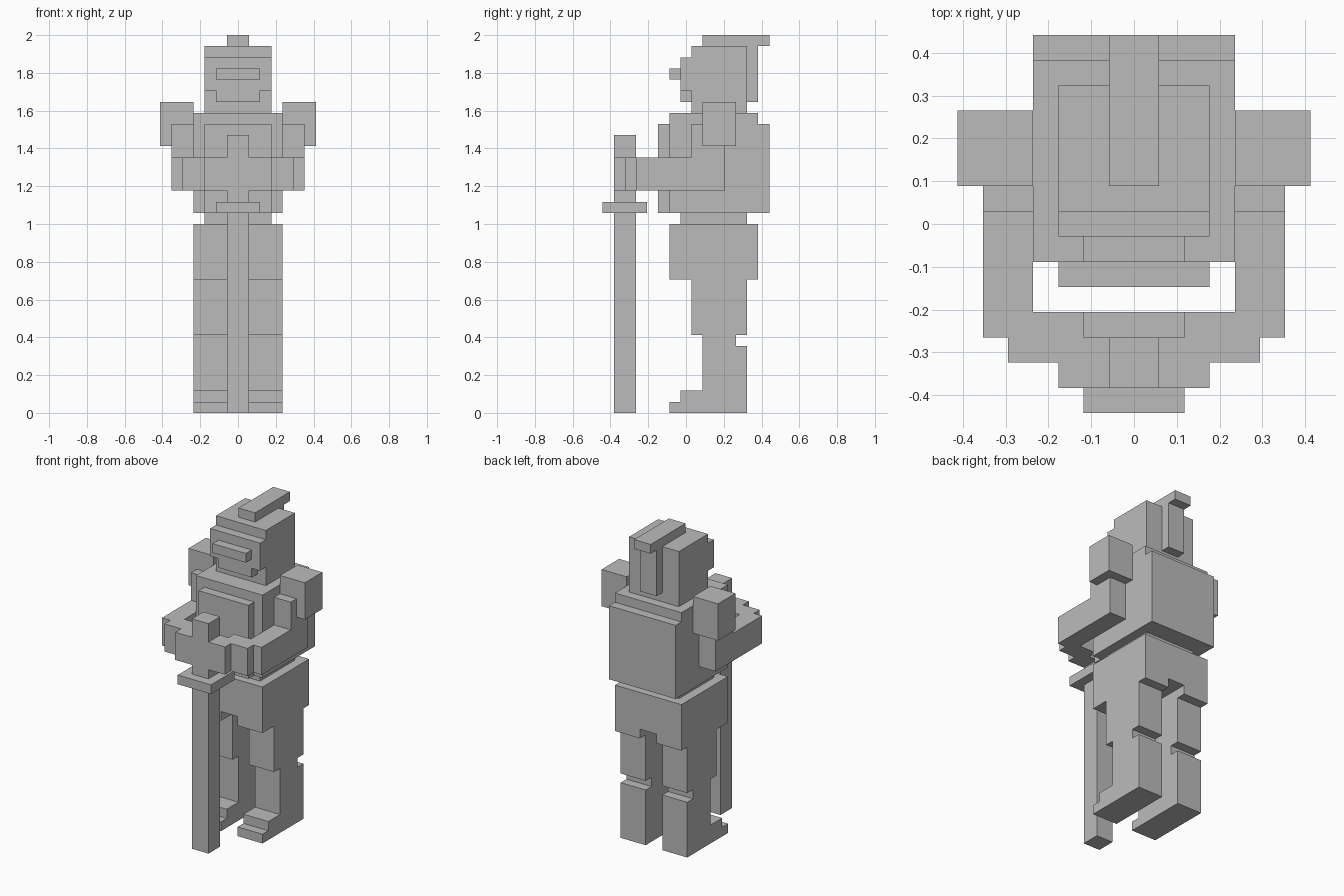
import bpy

cube = bpy.data.objects.get("Cube")
if cube:
    bpy.data.objects.remove(cube, do_unlink=True)

U = 1 / 17  # one block of the figure

grey = bpy.data.materials.new("plain_grey")
grey.use_nodes = True
grey.diffuse_color = (0.5, 0.5, 0.5, 1)
grey.node_tree.nodes["Principled BSDF"].inputs["Base Color"].default_value = (0.5, 0.5, 0.5, 1)


def box(name, x, y, z):
    """Box from (low, high) extents given in blocks."""
    bpy.ops.mesh.primitive_cube_add(size=1)
    ob = bpy.context.object
    ob.name = ob.data.name = name
    for v in ob.data.vertices:
        for axis, (low, high) in enumerate((x, y, z)):
            v.co[axis] = U * (high if v.co[axis] > 0 else low)
    ob.data.materials.append(grey)
    return ob


def centred(name, half, y, z):
    return box(name, (-half, half), y, z)


def pair(name, x, y, z):
    box("left_" + name, x, y, z)
    box("right_" + name, (-x[1], -x[0]), y, z)


# Head with face, nose, chin and crest
centred("head", 3, (0.5, 5.5), (27, 33))
centred("face", 3, (-0.5, 0.5), (29, 32))
centred("chin", 2, (-0.5, 0.5), (28, 29))
centred("nose", 2, (-1.5, -0.5), (30, 31))
centred("crest", 1, (1.5, 7.5), (33, 34))
centred("head_back_strip", 1, (5.5, 6.5), (28, 33))

# Torso and hips, with a gap between the legs
centred("torso", 4, (-1.5, 6.5), (18, 27))
centred("chest_plate", 3, (-2.5, -1.5), (18, 26))
centred("back_plate", 4, (6.5, 7.5), (18, 26))
centred("waist", 3, (-0.5, 5.5), (17, 18))
centred("hips", 4, (-1.5, 6.5), (13, 17))
pair("hip_flap", (1, 4), (-1.5, 6.5), (12, 13))

# Arms reaching forward to the sword
pair("shoulder_pad", (4, 7), (1.5, 4.5), (24, 28))
pair("upper_arm", (4, 6), (0.5, 3.5), (20, 26))
pair("forearm", (4, 6), (-4.5, 0.5), (20, 23))
pair("wrist", (2, 5), (-5.5, -3.5), (20, 23))
pair("hand", (1, 3), (-6.5, -4.5), (20, 23))

# Legs
pair("thigh", (1, 4), (0.5, 5.5), (7, 12))
pair("shin", (1, 4), (1.5, 4.5), (0, 7))
pair("calf", (1, 4), (4.5, 5.5), (0, 6))
pair("foot", (1, 4), (-0.5, 1.5), (0, 2))
pair("toe", (1, 4), (-1.5, -0.5), (0, 1))

# Sword standing on its point
centred("sword", 1, (-6.5, -4.5), (0, 25))
centred("sword_guard", 2, (-7.5, -3.5), (18, 19))
